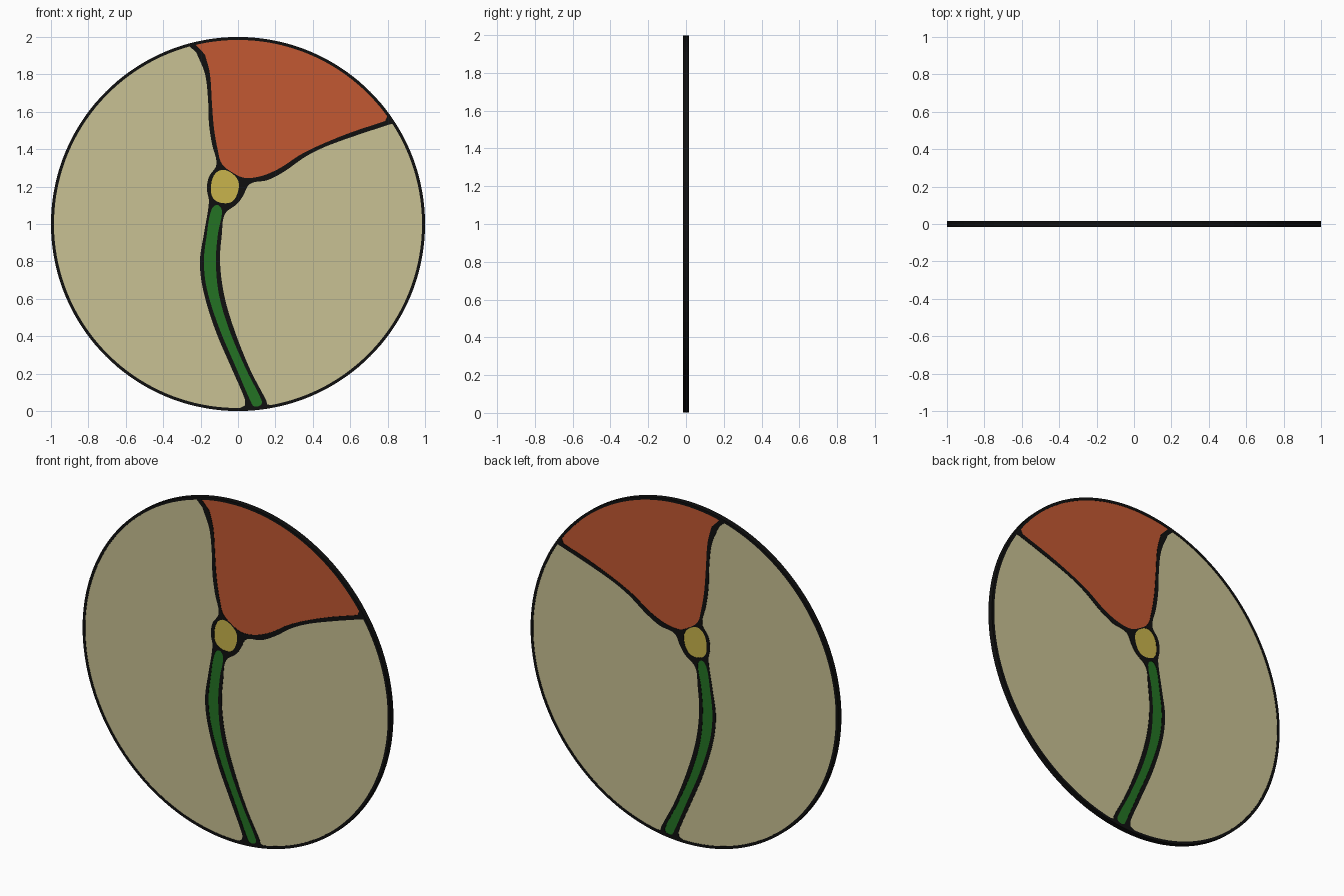
import bpy, math
from mathutils import Vector
from mathutils.geometry import interpolate_bezier

if "Cube" in bpy.data.objects:
    bpy.data.objects.remove(bpy.data.objects["Cube"])

R_OUT, R_IN = 0.998, 0.982      # rim radii, disc centred at z = 1


def material(name, rgb):
    m = bpy.data.materials.new(name)
    m.diffuse_color = (*rgb, 1)
    m.use_nodes = True
    m.node_tree.nodes["Principled BSDF"].inputs["Base Color"].default_value = m.diffuse_color
    return m


BLACK = material("black lead", (0.005, 0.005, 0.005))
BEIGE = material("beige glass", (0.578, 0.533, 0.292))
ORANGE = material("orange glass", (0.539, 0.098, 0.032))
YELLOW = material("yellow glass", (0.578, 0.456, 0.072))
GREEN = material("green glass", (0.017, 0.17, 0.017))


def arc(r, a, b, n):
    """Points on the disc's circle from angle a to b (degrees)."""
    return [Vector((r * math.cos(t), 1 + r * math.sin(t), 0))
            for t in (math.radians(a + (b - a) * i / n) for i in range(n + 1))]


def smooth(pts, closed=False):
    """Smooth line through a few points."""
    p = [Vector((x, z, 0)) for x, z in pts]
    n = len(p)

    def tangent(i):
        if closed:
            return (p[(i + 1) % n] - p[i - 1]).normalized()
        return (p[min(i + 1, n - 1)] - p[max(i - 1, 0)]).normalized()

    out = []
    for i in range(n if closed else n - 1):
        a, b = p[i], p[(i + 1) % n]
        h = (b - a).length / 3
        j = (i + 1) % n
        out += interpolate_bezier(a, a + tangent(i) * h, b - tangent(j) * h, b, 7)[:-1]
    return out if closed else out + [p[-1]]


def plate(name, outlines, half, mat):
    """Upright flat plate; outlines after the first are holes."""
    cu = bpy.data.curves.new(name, 'CURVE')
    cu.dimensions = '2D'
    cu.fill_mode = 'BOTH'
    cu.extrude = half
    for pts in outlines:
        s = cu.splines.new('POLY')
        s.points.add(len(pts) - 1)
        for sp, v in zip(s.points, pts):
            sp.co = (v.x, v.y, 0, 1)
        s.use_cyclic_u = True
    cu.materials.append(mat)
    ob = bpy.data.objects.new(name, cu)
    ob.rotation_euler.x = math.pi / 2
    bpy.context.collection.objects.link(ob)
    bpy.ops.object.select_all(action='DESELECT')
    ob.select_set(True)
    bpy.context.view_layer.objects.active = ob
    bpy.ops.object.convert(target='MESH')


# Large left pane: inner edge from bottom to top, closed by the rim arc
left = smooth([(.037, .032), (.037, .064), (-.032, .225), (-.123, .439), (-.187, .652),
               (-.203, .802), (-.182, .947), (-.155, 1.118), (-.166, 1.187),
               (-.155, 1.251), (-.115, 1.318), (-.139, 1.428), (-.155, 1.535),
               (-.16, 1.668), (-.176, 1.80), (-.222, 1.914)]) + arc(R_IN, 105.2, 270.6, 70)

# Orange pane: from the top left down and across to the right rim
top = smooth([(-.176, 1.904), (-.15, 1.802), (-.139, 1.642), (-.128, 1.508),
              (-.107, 1.39), (-.086, 1.321), (-.027, 1.273), (.037, 1.246),
              (.128, 1.257), (.225, 1.299), (.332, 1.369), (.439, 1.422),
              (.599, 1.487), (.785, 1.549)]) + arc(R_IN, 35.8, 103.3, 40)

# Large right pane: from the right rim inwards and down to the bottom
right = smooth([(.802, 1.529), (.626, 1.471), (.465, 1.412), (.358, 1.358),
                (.251, 1.283), (.16, 1.235), (.064, 1.214), (.027, 1.15),
                (-.005, 1.107), (-.07, 1.053), (-.086, .947), (-.096, .802),
                (-.075, .626), (-.021, .439), (.064, .225), (.15, .059),
                (.155, .037)]) + arc(R_IN, -79.7, 33, 50)

# Small yellow pane in the middle
bud = smooth([(-.075, 1.289), (-.123, 1.267), (-.144, 1.203), (-.134, 1.139),
              (-.086, 1.112), (-.027, 1.123), (.005, 1.198), (-.011, 1.251)], True)

# Green stem pane
stem = smooth([(-.113, 1.102), (-.144, 1.07), (-.166, .947), (-.182, .802), (-.166, .652),
               (-.102, .449), (-.011, .235), (.07, .048), (.086, .027), (.118, .032),
               (.128, .053), (.043, .225), (-.048, .439), (-.102, .626), (-.118, .802),
               (-.107, .947), (-.086, 1.07)], True)

plate("left_pane", [left], 0.013, BEIGE)
plate("right_pane", [right], 0.013, BEIGE)
plate("top_pane", [top], 0.013, ORANGE)
plate("bud_pane", [bud], 0.013, YELLOW)
plate("stem_pane", [stem], 0.013, GREEN)

# Black rim and lead lines: a disc with the panes cut out
plate("lead_frame", [arc(R_OUT, 0, 357.5, 143), left, right, top, bud, stem], 0.015, BLACK)
